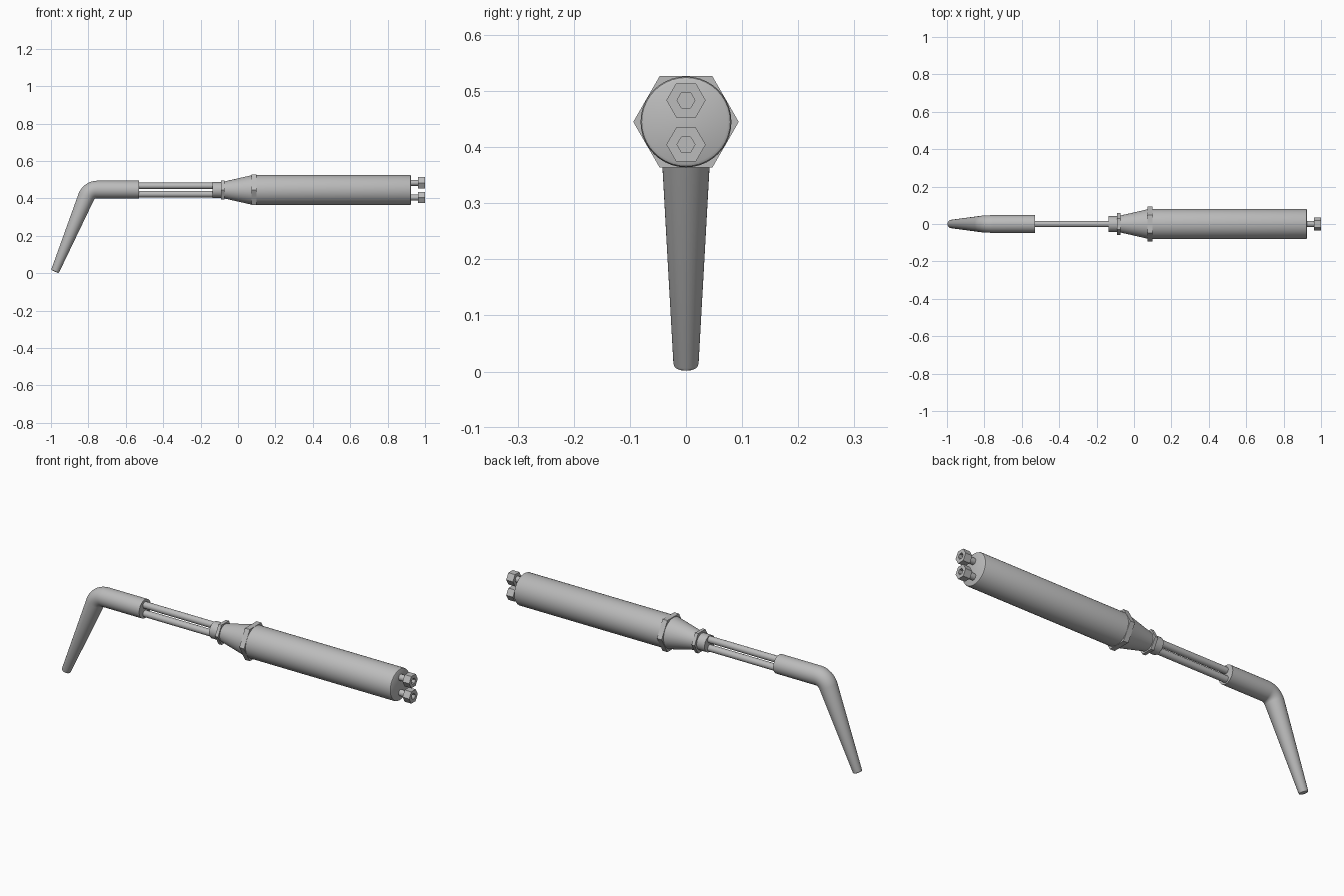
import bpy, bmesh
from math import cos, sin, pi, radians, tan
from mathutils import Vector

cube = bpy.data.objects.get("Cube")
if cube:
    bpy.data.objects.remove(cube, do_unlink=True)

steel = bpy.data.materials.new("grey_metal")
steel.use_nodes = True
steel.diffuse_color = (0.5, 0.5, 0.5, 1)
steel.node_tree.nodes["Principled BSDF"].inputs["Base Color"].default_value = (0.5, 0.5, 0.5, 1)

AXIS_Z = 0.445


def loft(name, stations, sides=40):
    """Skin rings given as (x, z, tilt, radius) and cap both ends."""
    bm = bmesh.new()
    rings = []
    for x, z, tilt, r in stations:
        up = Vector((-sin(tilt), 0, cos(tilt)))
        ring = []
        for i in range(sides):
            a = 2 * pi * i / sides
            offset = Vector((0, cos(a), 0)) + up * sin(a)
            ring.append(bm.verts.new(Vector((x, 0, z)) + offset * r))
        rings.append(ring)
    for a, b in zip(rings, rings[1:]):
        for i in range(sides):
            j = (i + 1) % sides
            bm.faces.new((a[i], a[j], b[j], b[i]))
    bm.faces.new(rings[0])
    bm.faces.new(rings[-1])
    bmesh.ops.recalc_face_normals(bm, faces=bm.faces)
    mesh = bpy.data.meshes.new(name)
    bm.to_mesh(mesh)
    bm.free()
    mesh.materials.append(steel)
    obj = bpy.data.objects.new(name, mesh)
    bpy.context.collection.objects.link(obj)
    bpy.ops.object.select_all(action='DESELECT')
    obj.select_set(True)
    bpy.context.view_layer.objects.active = obj
    bpy.ops.object.shade_smooth_by_angle(angle=radians(35))
    return obj


def turned(name, profile, z=AXIS_Z, sides=40):
    """Part turned around a lengthwise axis from (x, radius) points."""
    return loft(name, [(x, z, 0, r) for x, r in profile], sides)


# Handle, its hexagonal nut and the tapered neck
turned("handle", [(0.09, 0.081), (0.918, 0.081), (0.923, 0.079), (0.926, 0.074)])
turned("handle_nut", [(0.073, 0.094), (0.1, 0.094)], sides=6)
turned("tapered_neck", [(-0.075, 0.045), (0.075, 0.079)])
turned("neck_nut", [(-0.09, 0.059), (-0.073, 0.059)], sides=6)
turned("neck_collar", [(-0.135, 0.042), (-0.085, 0.042)])

# Twin supply rods and twin hose fittings with hexagonal sockets
for side, sign in (("upper", 1), ("lower", -1)):
    turned(side + "_rod", [(-0.56, 0.017), (-0.12, 0.017)],
           AXIS_Z + sign * 0.022, 20)
    z = AXIS_Z - 0.001 + sign * 0.0395
    turned(side + "_fitting_stem", [(0.91, 0.016), (0.97, 0.016)], z, 20)
    turned(side + "_fitting_head",
           [(0.962, 0.035), (1.0, 0.035), (1.0, 0.016), (0.982, 0.016)], z, 6)

# Bent nozzle: straight sleeve, tight bend, tapered spout
bend, radius, corner_x, sleeve_r = radians(67), 0.062, -0.795, 0.0475
start_x = corner_x + radius * tan(bend / 2)
path = [(-0.53, AXIS_Z + 0.002, 0, sleeve_r)]
for k in range(11):
    a = bend * k / 10
    path.append((start_x - radius * sin(a),
                 AXIS_Z + 0.002 - radius * (1 - cos(a)), a, sleeve_r - 0.003 * k / 10))
tip = Vector((-0.979, 0, 0.0085))
along = Vector((cos(bend), 0, sin(bend)))
for back, r in ((0.007, 0.0225), (0.002, 0.021), (0, 0.018)):
    p = tip + along * back
    path.append((p.x, p.z, bend, r))
loft("bent_nozzle", path)
